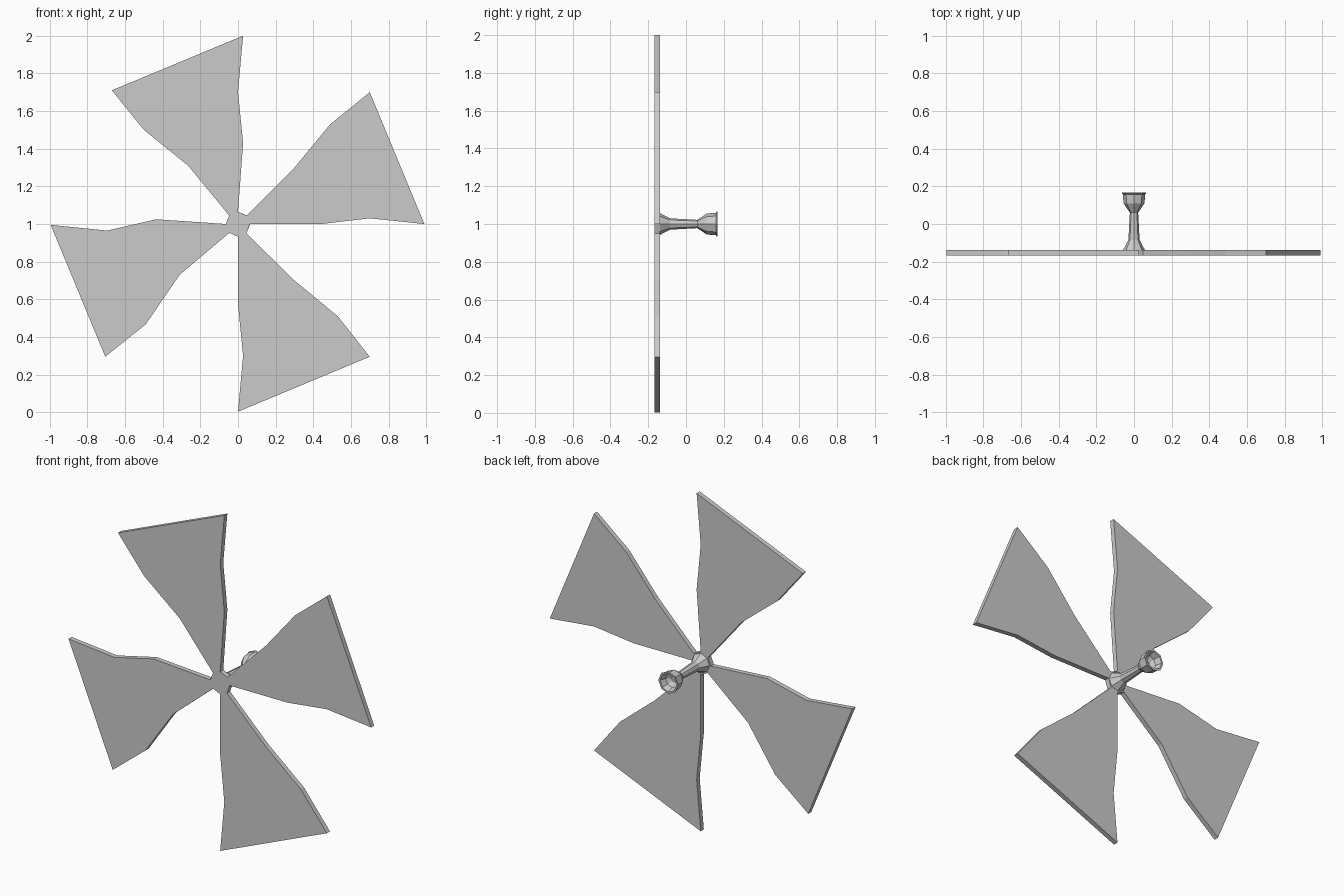
import bpy, bmesh
from math import cos, sin, pi

if "Cube" in bpy.data.objects:
    bpy.data.objects.remove(bpy.data.objects["Cube"])


def finish(name, bm):
    bmesh.ops.recalc_face_normals(bm, faces=bm.faces[:])
    mesh = bpy.data.meshes.new(name)
    bm.to_mesh(mesh)
    bm.free()
    obj = bpy.data.objects.new(name, mesh)
    bpy.context.collection.objects.link(obj)
    return obj


# Four flat blades, each outlined clockwise from its root (x, z)
blades = [
    [(-.047, 1.045), (-.265, 1.31), (-.50, 1.50), (-.67, 1.71),
     (.027, 2.0), (0, 1.70), (.027, 1.43), (0, 1.065)],
    [(.047, 1.045), (.30, 1.30), (.49, 1.53), (.70, 1.70),
     (.99, 1.0), (.70, 1.03), (.44, 1.0), (.063, 1.0)],
    [(.045, .95), (.30, .70), (.53, .51), (.70, .295),
     (0, .003), (.027, .30), (0, .575), (0, .932)],
    [(-.046, .953), (-.31, .73), (-.49, .467), (-.705, .295),
     (-.995, .995), (-.695, .965), (-.435, 1.025), (-.065, 1.0)],
]
FRONT, BACK = -.167, -.138
bm = bmesh.new()
outline = [bm.verts.new((x, FRONT, z)) for blade in blades for x, z in blade]
face = bm.faces.new(outline)
ext = bmesh.ops.extrude_face_region(bm, geom=[face])
moved = [v for v in ext["geom"] if isinstance(v, bmesh.types.BMVert)]
bmesh.ops.translate(bm, verts=moved, vec=(0, BACK - FRONT, 0))
finish("fan_blades", bm)

# Eight-sided axle with flared base and hollow cup end (y, radius)
profile = [(BACK, .058), (-.085, .03), (.06, .022), (.11, .056), (.158, .059),
           (.162, .065), (.167, .065), (.167, .054), (.13, .042), (.112, .016)]
SIDES = 8
bm = bmesh.new()
rings = [[bm.verts.new((r * cos(2 * pi * i / SIDES), y, 1 + r * sin(2 * pi * i / SIDES)))
          for i in range(SIDES)] for y, r in profile]
for a, b in zip(rings, rings[1:]):
    for i in range(SIDES):
        j = (i + 1) % SIDES
        bm.faces.new((a[i], a[j], b[j], b[i]))
bm.faces.new(rings[0])
bm.faces.new(rings[-1])
finish("axle", bm)
